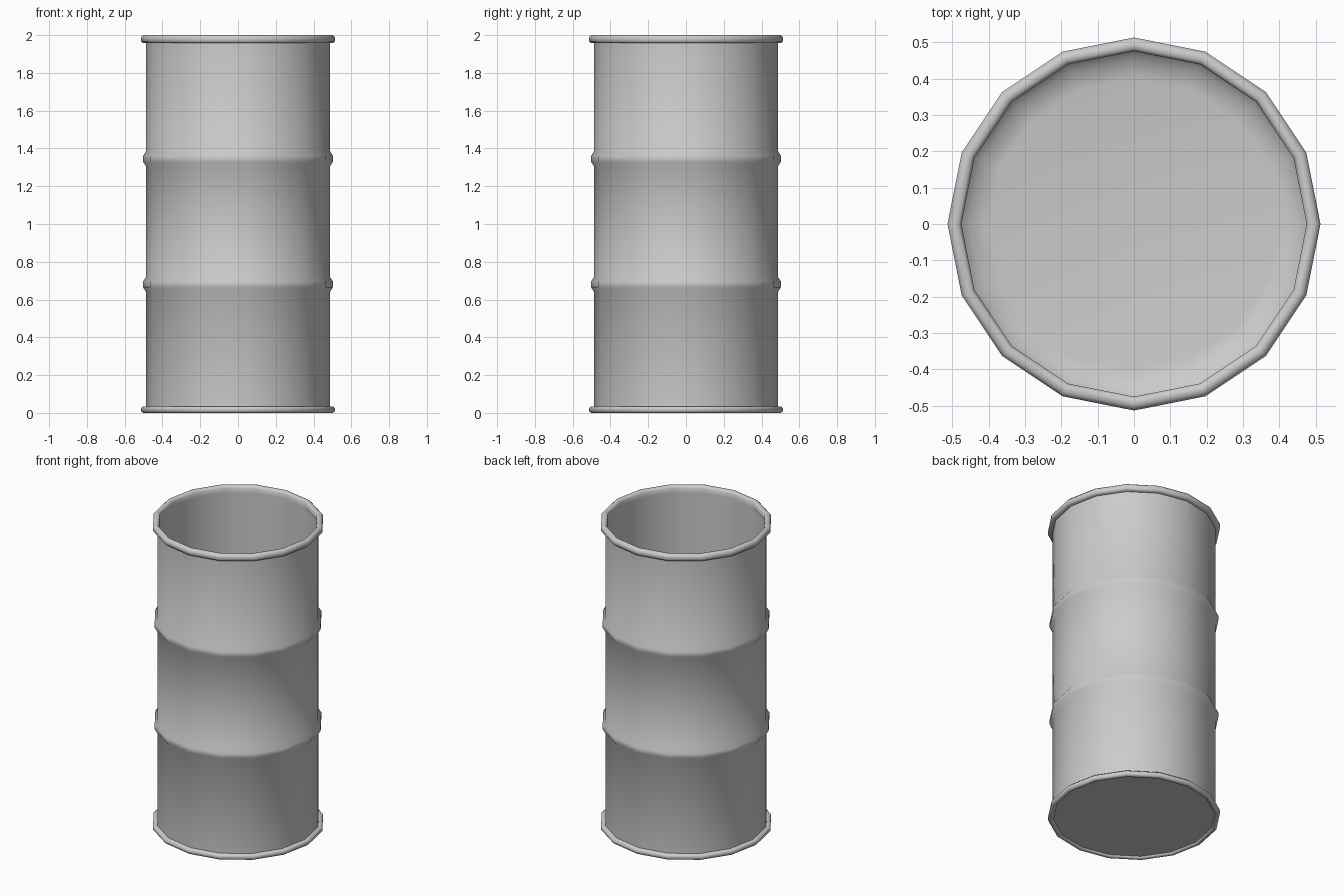
import bpy, bmesh, math

if "Cube" in bpy.data.objects:
    bpy.data.objects.remove(bpy.data.objects["Cube"])

SIDES = 16


def lathe(name, profile, closed=False, angle=40):
    """Spin an (r, z) profile around z; r = 0 makes a pole."""
    bm = bmesh.new()
    rings = []
    for r, z in profile:
        if r == 0:
            rings.append([bm.verts.new((0, 0, z))] * SIDES)
        else:
            rings.append([bm.verts.new((r * math.cos(2 * math.pi * i / SIDES),
                                        r * math.sin(2 * math.pi * i / SIDES), z))
                          for i in range(SIDES)])
    pairs = list(zip(rings, rings[1:]))
    if closed:
        pairs.append((rings[-1], rings[0]))
    for a, b in pairs:
        for i in range(SIDES):
            j = (i + 1) % SIDES
            quad = list(dict.fromkeys((a[i], a[j], b[j], b[i])))
            bm.faces.new(quad)
    bmesh.ops.recalc_face_normals(bm, faces=bm.faces)
    mesh = bpy.data.meshes.new(name)
    bm.to_mesh(mesh)
    bm.free()
    ob = bpy.data.objects.new(name, mesh)
    bpy.context.collection.objects.link(ob)
    bpy.ops.object.select_all(action='DESELECT')
    ob.select_set(True)
    bpy.context.view_layer.objects.active = ob
    bpy.ops.object.shade_smooth_by_angle(angle=math.radians(angle))
    return ob


# Drum shell: recessed base, ribbed outer wall, inner wall and rounded floor edge
outer = [(0, 0.012), (0.487, 0.012)]
for z in (0.68, 1.345):
    outer += [(0.487, z - 0.04), (0.503, z - 0.015), (0.503, z + 0.015), (0.487, z + 0.04)]
inner = [(0.487, 1.98), (0.478, 1.98), (0.478, 0.06), (0.455, 0.035), (0.40, 0.025), (0, 0.025)]
lathe("drum_shell", outer + inner)

# Rolled rims at the open top and the base
lathe("top_rim", [(0.475, 1.957), (0.475, 1.988), (0.484, 2.0), (0.502, 2.0),
                  (0.513, 1.988), (0.513, 1.967), (0.503, 1.957)], closed=True, angle=60)
lathe("bottom_rim", [(0.481, 0.034), (0.481, 0.008), (0.488, 0.0), (0.503, 0.0),
                     (0.513, 0.009), (0.513, 0.026), (0.503, 0.035)], closed=True, angle=60)
